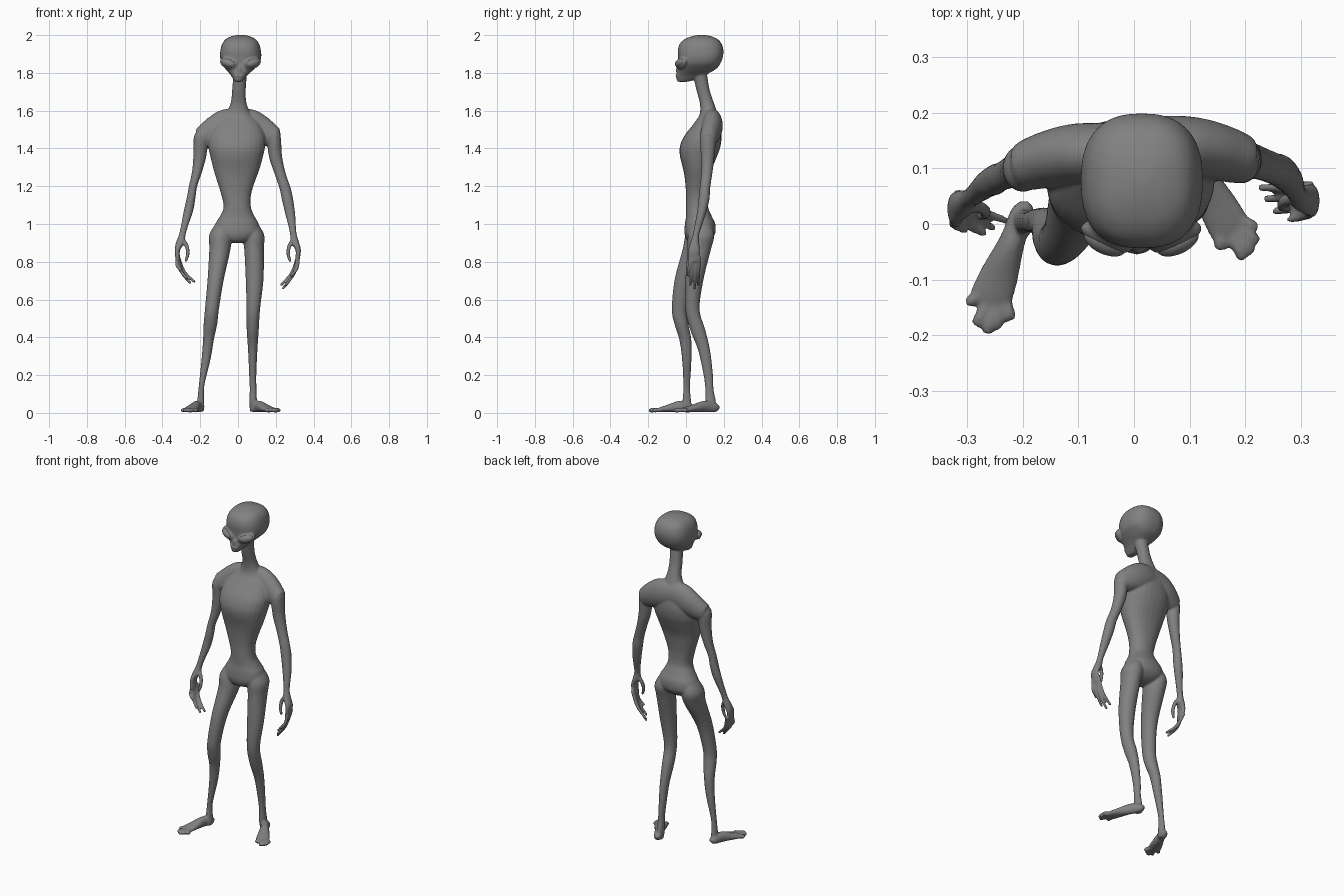
import bpy, bmesh, math
from mathutils import Vector, Matrix

skin = bpy.data.materials.new("grey_skin")
skin.diffuse_color = (0.22, 0.22, 0.22, 1)
bm = bmesh.new()          # all skin volumes, fused later by a voxel remesh


def spline(rows, steps=5):
    """Catmull-Rom interpolation through rows of numbers."""
    out = []
    for i in range(len(rows) - 1):
        a, b = rows[max(i - 1, 0)], rows[i]
        c, d = rows[i + 1], rows[min(i + 2, len(rows) - 1)]
        for s in range(steps):
            t = s / steps
            out.append([0.5 * (2 * q + (r - p) * t + (2 * p - 5 * q + 4 * r - w) * t * t
                               + (3 * q - p - 3 * r + w) * t ** 3)
                        for p, q, r, w in zip(a, b, c, d)])
    out.append(list(rows[-1]))
    return out


def loft(rows, side=None, power=2.0, n=28):
    """Closed tube through (x, y, z, radius_a, radius_b); level rings if no side axis."""
    rows = spline(rows)
    rings = []
    for i, (x, y, z, ra, rb) in enumerate(rows):
        u, v = Vector((1, 0, 0)), Vector((0, 1, 0))
        if side is not None:
            lo, hi = rows[max(i - 1, 0)], rows[min(i + 1, len(rows) - 1)]
            t = (Vector(hi[:3]) - Vector(lo[:3])).normalized()
            u = Vector(side)
            u = (u - t * u.dot(t)).normalized()
            v = t.cross(u)
        ring = []
        for k in range(n):
            c, s = math.cos(math.tau * k / n), math.sin(math.tau * k / n)
            c = math.copysign(abs(c) ** (2 / power), c)
            s = math.copysign(abs(s) ** (2 / power), s)
            ring.append(bm.verts.new(Vector((x, y, z)) + u * c * max(ra, .003) + v * s * max(rb, .003)))
        rings.append(ring)
    faces = [bm.faces.new(rings[0]), bm.faces.new(rings[-1])]
    for p, q in zip(rings, rings[1:]):
        for k in range(n):
            faces.append(bm.faces.new((p[k], p[(k + 1) % n], q[(k + 1) % n], q[k])))
    bmesh.ops.recalc_face_normals(bm, faces=faces)


def blob(target, centre, radii, turn=(0, 0, 0)):
    """Ellipsoid added to a bmesh."""
    m = Matrix.Translation(centre)
    for angle, axis in zip(turn, "XYZ"):
        m = m @ Matrix.Rotation(angle, 4, axis)
    bmesh.ops.create_uvsphere(target, u_segments=28, v_segments=16, radius=1,
                              matrix=m @ Matrix.Diagonal((*radii, 1)))


def depth_rows(rows):
    """(z, centre x, half width, front y, back y) to loft rows."""
    return [(cx, (f + b) / 2, z, hw, (b - f) / 2) for z, cx, hw, f, b in rows]


# neck, chest, waist and pelvis
loft(depth_rows([
    (1.80, .012, .036, .035, .11), (1.71, .005, .036, .055, .125), (1.64, .003, .042, .073, .148),
    (1.58, 0, .07, .072, .168), (1.53, -.003, .12, .04, .18), (1.465, -.005, .148, -.01, .188),
    (1.41, -.007, .15, -.032, .182), (1.36, -.007, .14, -.032, .165), (1.29, -.008, .122, -.015, .137),
    (1.237, -.01, .104, -.006, .125), (1.16, -.01, .08, 0, .115), (1.09, -.004, .072, 0, .117),
    (1.04, -.004, .092, 0, .137), (1.0, -.005, .115, -.006, .155), (.95, -.007, .122, -.008, .155),
    (.915, -.007, .08, .005, .13), (.90, -.007, .03, .03, .1)]), power=2.2)

# skull and jaw
loft(depth_rows([
    (1.753, .003, .018, -.043, .01), (1.765, .003, .028, -.05, .05), (1.79, .006, .046, -.05, .105),
    (1.82, .010, .076, -.045, .158), (1.85, .013, .1, -.04, .182), (1.885, .014, .109, -.042, .195),
    (1.92, .014, .107, -.043, .198), (1.955, .014, .097, -.032, .188), (1.98, .014, .077, -.004, .165),
    (1.995, .014, .045, .035, .128), (2.001, .014, .015, .07, .095)]), power=2.5, n=40)
blob(bm, (.005, -.035, 1.785), (.03, .02, .016))      # muzzle
blob(bm, (.008, -.045, 1.815), (.01, .009, .02))      # nose

# collar and shoulder masses
for s, y in ((-1, -.008), (1, .004)):
    loft([(0, .135, 1.53, .05, .08), (s * .06, .135 + y, 1.525, .055, .083),
          (s * .11, .132 + y, 1.502, .055, .078), (s * .16, .122 + y, 1.475, .05, .066),
          (s * .2, .11 + y, 1.455, .042, .052), (s * .22, .107 + y, 1.45, .025, .03)], side=(0, 1, 0))

# arms with palms
loft([(-.198, .1, 1.495, .015, .02), (-.199, .1, 1.46, .035, .042), (-.201, .1, 1.37, .035, .036),
      (-.216, .095, 1.28, .027, .03), (-.238, .085, 1.2, .022, .026), (-.248, .08, 1.14, .023, .028),
      (-.262, .072, 1.07, .025, .024), (-.283, .055, .99, .019, .019), (-.296, .045, .94, .018, .017),
      (-.306, .037, .90, .023, .024), (-.321, .028, .86, .014, .03), (-.318, .02, .81, .012, .028)])
loft([(.19, .115, 1.495, .015, .02), (.191, .115, 1.46, .035, .042), (.198, .115, 1.36, .035, .036),
      (.222, .11, 1.27, .030, .03), (.249, .1, 1.19, .03, .028), (.262, .095, 1.13, .030, .029),
      (.277, .08, 1.05, .026, .024), (.288, .062, .98, .019, .019), (.294, .052, .94, .018, .017),
      (.302, .046, .90, .022, .024), (.319, .042, .86, .014, .03), (.313, .04, .80, .012, .028)])


def hand(s, y, tips):
    """Hooked thumb and four fingers bending inwards."""
    loft([(s * .297, y, .92, .012, .012), (s * .272, y - .01, .885, .011, .011),
          (s * .266, y - .02, .84, .01, .01), (s * .278, y - .025, .80, .007, .007)], side=(0, 1, 0), n=12)
    for k, tip in enumerate(tips):
        base = Vector((s * .317, y + .016 - .014 * k, .83))
        mid = base.lerp(Vector(tip), .5) + Vector((s * .014, 0, -.012))
        loft([(*base, .01, .01), (*mid, .0095, .0095), (*tip, .007, .007)], side=(0, 1, 0), n=12)


hand(-1, .038, [(-.228, .005, .692), (-.25, -.008, .685), (-.268, -.018, .71), (-.3, -.012, .755)])
hand(1, .052, [(.225, .065, .675), (.235, .045, .655), (.25, .022, .675), (.278, .008, .725)])

# legs
loft([(-.085, .075, 1.0, .035, .05), (-.095, .07, .94, .058, .074), (-.096, .052, .865, .056, .07),
      (-.118, -.01, .707, .043, .05), (-.138, -.034, .55, .037, .041), (-.146, -.024, .47, .036, .037),
      (-.156, -.004, .39, .029, .032), (-.169, .004, .285, .024, .025), (-.192, .004, .15, .015, .018),
      (-.197, .004, .08, .017, .021), (-.198, .004, .03, .02, .026), (-.198, .004, .008, .016, .022)])
loft([(.072, .08, 1.0, .035, .05), (.081, .08, .94, .058, .07), (.085, .07, .865, .052, .062),
      (.088, .045, .707, .047, .048), (.081, .034, .55, .036, .038), (.078, .062, .44, .032, .04),
      (.078, .095, .335, .025, .032), (.078, .118, .2, .019, .025), (.08, .124, .125, .018, .022),
      (.08, .13, .06, .02, .028), (.08, .138, .008, .017, .024)])


def foot(heel, ball, tips):
    """Wedge-shaped foot with five splayed toes, lying on the ground."""
    heel, ball = Vector((*heel, 0)), Vector((*ball, 0))
    d = ball - heel
    side = d.cross(Vector((0, 0, 1)))
    rows = [(-.03, .012, .015), (.06, .022, .024), (.35, .023, .031), (.75, .035, .02), (1, .038, .013), (1.08, .03, .009)]
    loft([(*(heel + d * t).xy, h + .003, w, h) for t, w, h in rows], side=side)
    for i, tip in enumerate(tips):
        r = .014 if i == 0 else .011
        tip = Vector((*tip, 0))
        a = ball.lerp(tip, .45) - d * .12
        b = a.lerp(tip, .6)
        loft([(*a.xy, .015, r, .011), (*b.xy, .015, r, .012), (*a.lerp(tip, .9).xy, .012, r, .011),
              (*tip.xy, .010, r * .6, .007)], side=side, n=14)


foot((-.196, .028), (-.258, -.135), [(-.223, -.172), (-.246, -.188), (-.263, -.196), (-.283, -.182), (-.298, -.143)])
foot((.078, .165), (.172, -.008), [(.158, -.045), (.197, -.063), (.211, -.052), (.221, -.033), (.22, -.008)])

# eyes set into raised lids
for s, name in ((-1, "left_eye"), (1, "right_eye")):
    centre = Vector((.013 + s * .062, -.024, 1.852))
    turn = (0, -s * .3, s * .42)
    blob(bm, centre, (.052, .021, .031), turn)
    eye = bmesh.new()
    blob(eye, centre + Vector((s * .003, -.008, 0)), (.042, .022, .022), turn)
    mesh = bpy.data.meshes.new(name)
    eye.to_mesh(mesh)
    eye.free()
    mesh.shade_smooth()
    mesh.materials.append(skin)
    bpy.context.collection.objects.link(bpy.data.objects.new(name, mesh))

# fuse the skin volumes into one smooth body
mesh = bpy.data.meshes.new("body")
bm.to_mesh(mesh)
bm.free()
mesh.shade_smooth()
mesh.materials.append(skin)
body = bpy.data.objects.new("body", mesh)
bpy.context.collection.objects.link(body)
fuse = body.modifiers.new("fuse", "REMESH")
fuse.mode = "VOXEL"
fuse.voxel_size = .005
fuse.use_smooth_shade = True
soften = body.modifiers.new("soften", "SMOOTH")
soften.factor = .5
soften.iterations = 5
